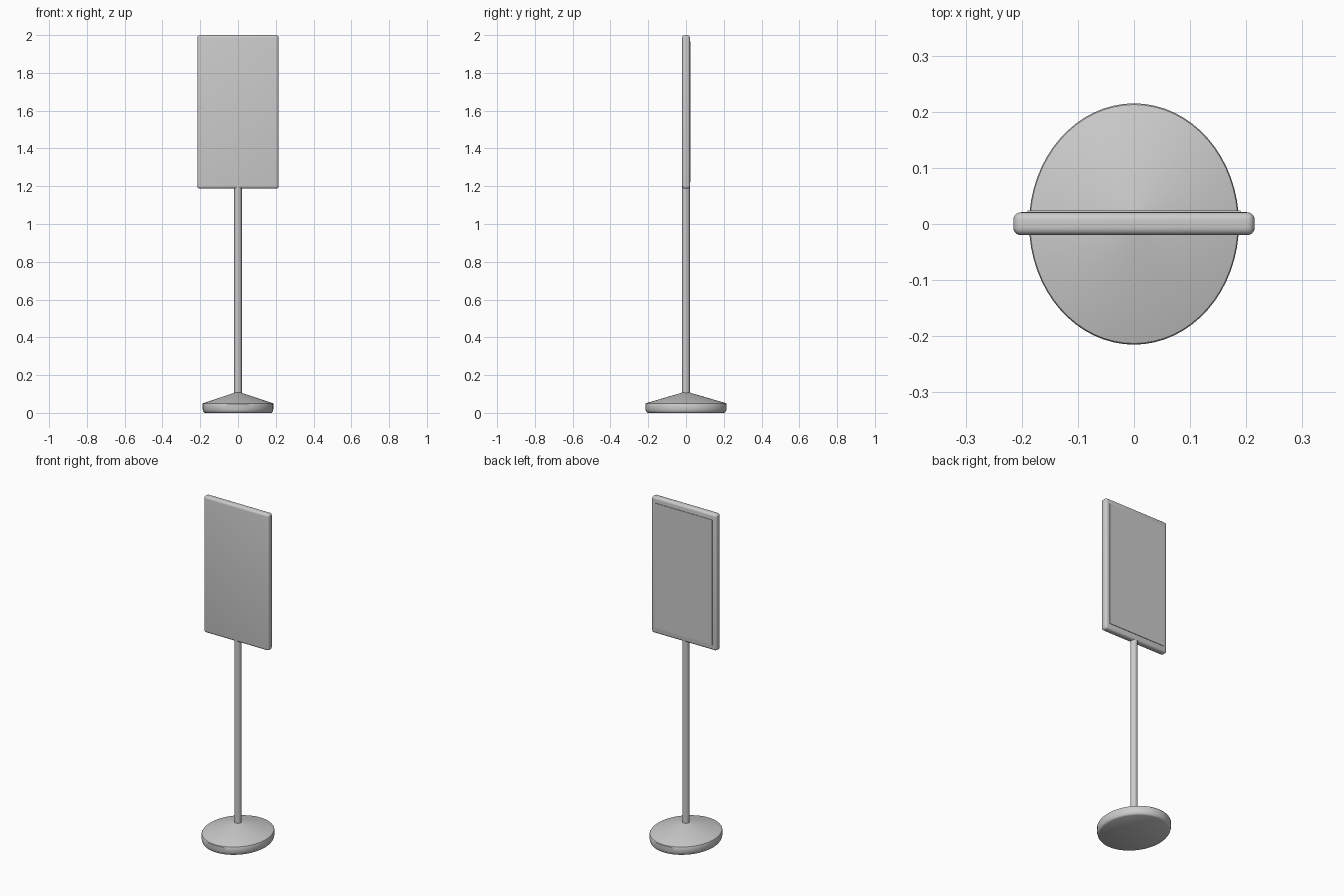
import bpy, bmesh, math

if "Cube" in bpy.data.objects:
    bpy.data.objects.remove(bpy.data.objects["Cube"])


def finish(name, bm, angle=35):
    bmesh.ops.recalc_face_normals(bm, faces=bm.faces)
    mesh = bpy.data.meshes.new(name)
    bm.to_mesh(mesh)
    bm.free()
    ob = bpy.data.objects.new(name, mesh)
    bpy.context.collection.objects.link(ob)
    bpy.ops.object.select_all(action='DESELECT')
    ob.select_set(True)
    bpy.context.view_layer.objects.active = ob
    bpy.ops.object.shade_smooth_by_angle(angle=math.radians(angle))
    return ob


def lathe(name, profile, sides=64, sx=1.0, sy=1.0):
    """Stack of elliptical rings from (radius, z) points, capped at both ends."""
    bm = bmesh.new()
    rings = []
    for r, z in profile:
        rings.append([bm.verts.new((r * sx * math.cos(2 * math.pi * i / sides),
                                    r * sy * math.sin(2 * math.pi * i / sides), z))
                      for i in range(sides)])
    for a, b in zip(rings, rings[1:]):
        for i in range(sides):
            j = (i + 1) % sides
            bm.faces.new((a[i], a[j], b[j], b[i]))
    bm.faces.new(rings[0][::-1])
    bm.faces.new(rings[-1])
    return finish(name, bm)


def rounded_box(name, lo, hi, radius, segments):
    bm = bmesh.new()
    bmesh.ops.create_cube(bm, size=1)
    for v in bm.verts:
        v.co = [(l + h) / 2 + c * (h - l) for l, h, c in zip(lo, hi, v.co)]
    if radius:
        bmesh.ops.bevel(bm, geom=bm.edges[:], offset=radius, segments=segments,
                        profile=0.5, affect='EDGES')
    return finish(name, bm)


# Oval weighted foot with a rounded lower rim and a shallow conical top
lathe("base", [(0.94, 0.0), (0.965, 0.003), (0.985, 0.009), (1.0, 0.02),
               (1.0, 0.048), (0.99, 0.051), (0.1, 0.107)], sx=0.187, sy=0.215)

# Upright pole running from the foot into the panel
lathe("pole", [(0.02, 0.09), (0.02, 1.2)], sides=32)

# Display panel with rounded edges
rounded_box("display_panel", (-0.215, -0.02, 1.187), (0.215, 0.021, 2.0), 0.014, 5)

# Thin raised plate on the rear of the panel
rounded_box("back_plate", (-0.19, 0.01, 1.222), (0.19, 0.024, 1.966), 0, 1)
